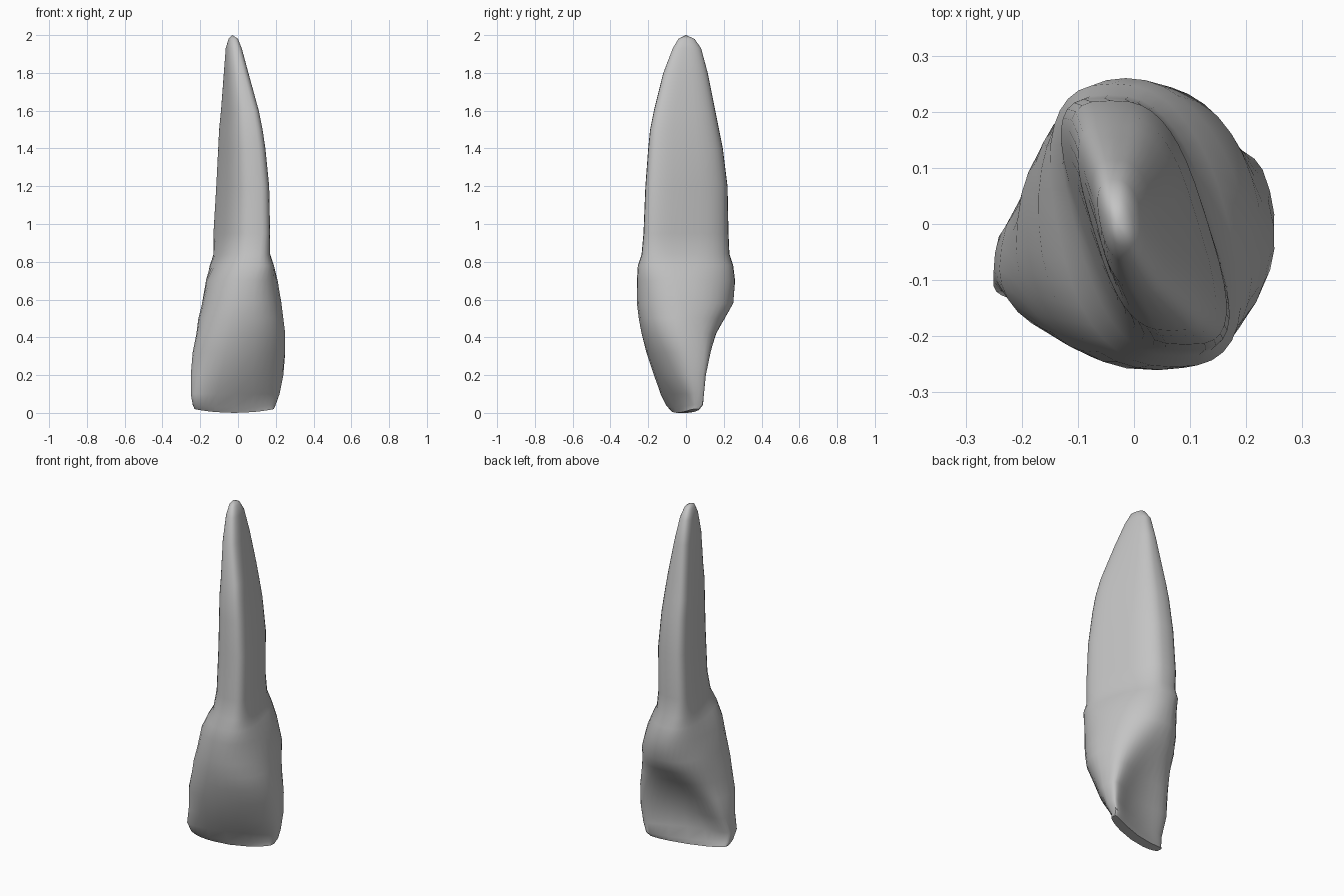
import bpy
import bmesh
import math

SEGMENTS = 36

default_cube = bpy.data.objects.get("Cube")
if default_cube:
    bpy.data.objects.remove(default_cube, do_unlink=True)

# Outline of each ring in hundredths: height, left x, right x, front y, back y
OUTLINE = [
    (0, -23, 19, -8, 7), (3, -24, 20, -10.5, 9), (10, -25, 22, -13.5, 9.5),
    (20, -25, 24, -17, 10.5), (32, -24, 25, -21, 13), (42, -22, 25, -23.5, 16),
    (50, -21, 24, -25, 20.5), (58, -19, 23, -26, 25), (70, -17, 21, -26, 26),
    (78, -15, 19, -25.5, 25), (84, -13, 17, -23.5, 23), (95, -13, 17, -22.5, 22.5),
    (120, -11.5, 16.5, -21.5, 22), (140, -10.5, 14.5, -20, 19.5),
    (150, -10, 13, -19, 17.5), (160, -9, 11, -17, 15.5),
    (180, -7.5, 5.5, -12, 11.5), (193, -6.5, 2, -7, 8), (198, -5, 0, -4, 4.5),
]

# Section character by height:
# x shear, y shear, forward bow, narrowing toward the back, squareness
CHARACTER = [
    (0, 0, 2, 0.6, 0, 4.5), (3, 0, 2, 0.6, 0, 4.5), (20, 0, 0.6, 0.75, 0.06, 3.1),
    (45, -0.06, 0.08, 0.25, 0.2, 2.4), (68, -0.12, 0, 0, 0.1, 2.1),
    (90, -0.65, 0, 0, 0, 3.1), (160, -0.6, 0, 0, 0, 3.1),
    (200, -0.3, 0, 0, 0, 2.3),
]


def character_at(height):
    """Blend the section settings between neighbouring heights."""
    for low, high in zip(CHARACTER, CHARACTER[1:]):
        if height <= high[0]:
            t = (height - low[0]) / (high[0] - low[0])
            return [a + (b - a) * t for a, b in zip(low[1:], high[1:])]
    return CHARACTER[-1][1:]


def fit(values, low, high):
    """Stretch a list of values to fill the range from low to high."""
    bottom, top = min(values), max(values)
    return [low + (v - bottom) / (top - bottom) * (high - low) for v in values]


def signed_power(value, power):
    return math.copysign(abs(value) ** power, value)


def section(height, left, right, front, back):
    """Sheared, bowed and tapered superellipse fitted to its outline."""
    shear_x, shear_y, bow, taper, square = character_at(height)
    across, depth, lift = [], [], []
    for i in range(SEGMENTS):
        angle = math.tau * i / SEGMENTS
        u = signed_power(math.cos(angle), 2 / square)
        v = signed_power(math.sin(angle), 2 / square)
        across.append(u * (1 - taper * v) + shear_x * v)
        depth.append(v + shear_y * u - bow * (1 - u * u))
        # The biting edge curves up toward its corners
        lift.append(u * u * max(0, 10 - height) * 0.2)
    xs = fit(across, left, right)
    ys = fit(depth, front, back)
    return [(x / 100, y / 100, (height + up) / 100)
            for x, y, up in zip(xs, ys, lift)]


def make_material(name, colour):
    material = bpy.data.materials.new(name)
    material.use_nodes = True
    material.diffuse_color = colour
    shader = material.node_tree.nodes["Principled BSDF"]
    shader.inputs["Base Color"].default_value = colour
    return material


# Tooth: crown and root lofted as one skin
bm = bmesh.new()
rings = [[bm.verts.new(p) for p in section(*row)] for row in OUTLINE]
for lower, upper in zip(rings, rings[1:]):
    for i in range(SEGMENTS):
        j = (i + 1) % SEGMENTS
        bm.faces.new((lower[i], lower[j], upper[j], upper[i]))

# Rounded root tip and closed biting edge
tip = bm.verts.new((-0.03, 0, 2))
for i in range(SEGMENTS):
    bm.faces.new((rings[-1][i], rings[-1][(i + 1) % SEGMENTS], tip))
bm.faces.new(list(reversed(rings[0])))
bmesh.ops.triangulate(bm, faces=[f for f in bm.faces if len(f.verts) > 4])
bmesh.ops.recalc_face_normals(bm, faces=bm.faces)

mesh = bpy.data.meshes.new("tooth")
bm.to_mesh(mesh)
bm.free()
tooth = bpy.data.objects.new("tooth", mesh)
bpy.context.collection.objects.link(tooth)
mesh.materials.append(make_material("light_grey", (0.55, 0.55, 0.55, 1)))

bpy.context.view_layer.objects.active = tooth
tooth.select_set(True)
bpy.ops.object.shade_smooth_by_angle(angle=math.radians(35))
